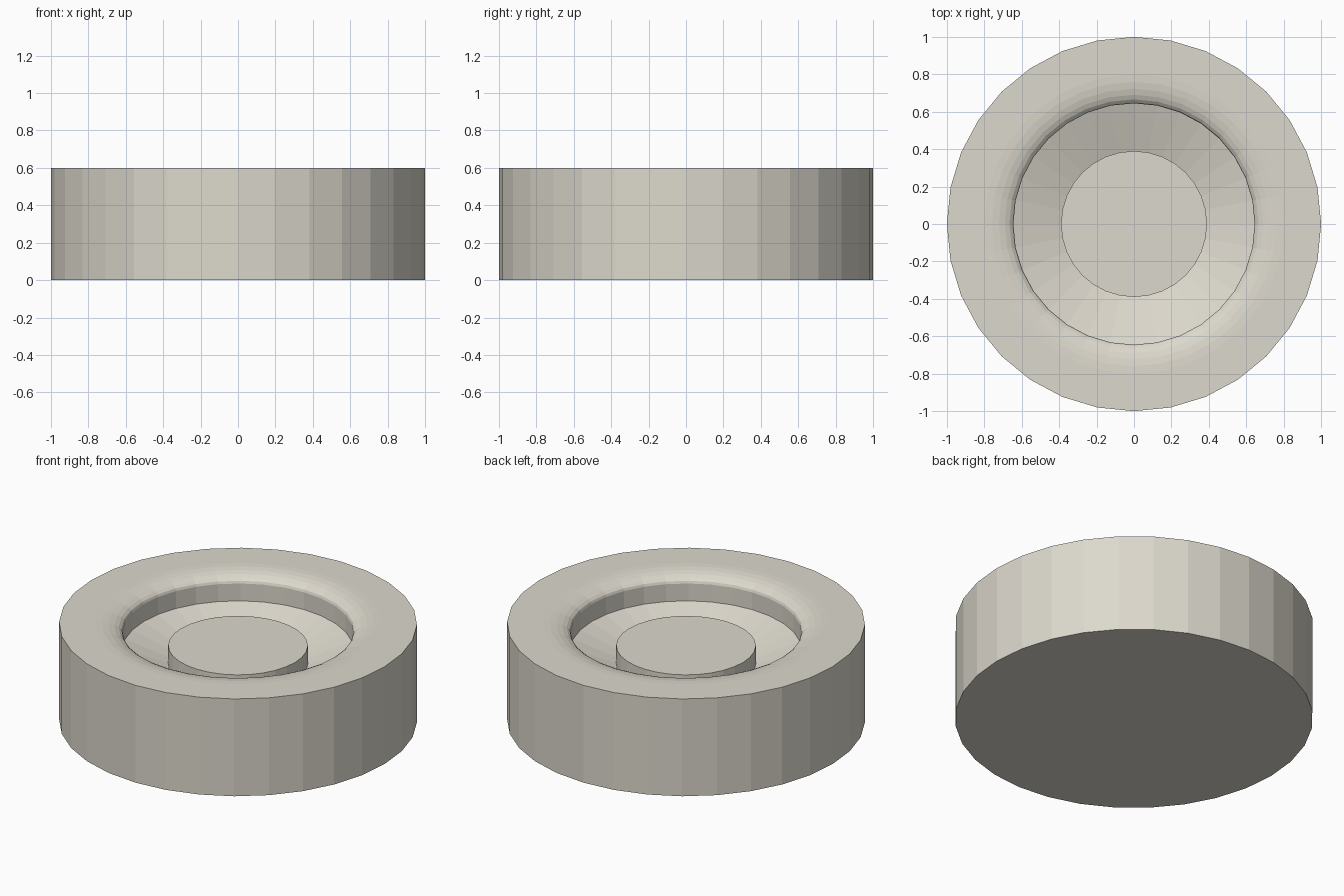
import bpy, bmesh
from math import sin, cos, pi

SIDES = 32

cube = bpy.data.objects.get("Cube")
if cube:
    bpy.data.objects.remove(cube, do_unlink=True)

stone = bpy.data.materials.new("warm_light_grey")
stone.use_nodes = True
colour = (0.72, 0.69, 0.61, 1.0)
stone.diffuse_color = colour
stone.node_tree.nodes["Principled BSDF"].inputs["Base Color"].default_value = colour


def lathe(name, profile):
    """Spin an (r, z) profile around z; the open ends are capped with flat discs."""
    bm = bmesh.new()
    angles = [2 * pi * i / SIDES for i in range(SIDES)]
    rings = [[bm.verts.new((r * cos(a), r * sin(a), z)) for a in angles]
             for r, z in profile]
    for low, high in zip(rings, rings[1:]):
        for i in range(SIDES):
            j = (i + 1) % SIDES
            bm.faces.new((low[i], low[j], high[j], high[i]))
    bm.faces.new(rings[0][::-1])
    bm.faces.new(rings[-1])
    bmesh.ops.recalc_face_normals(bm, faces=bm.faces)
    mesh = bpy.data.meshes.new(name)
    bm.to_mesh(mesh)
    bm.free()
    mesh.materials.append(stone)
    obj = bpy.data.objects.new(name, mesh)
    bpy.context.collection.objects.link(obj)
    return obj


# Rounded lip: quarter ellipse from the flat rim down to the inner wall
STEPS = 6
lip = [(0.8 - 0.155 * sin(t), 0.545 + 0.055 * cos(t))
       for t in (pi / 2 * k / STEPS for k in range(STEPS + 1))]

# Outer wall, rim, lip, inner wall, sloping bowl floor and raised centre post
profile = [(1, 0), (1, 0.6)] + lip + [(0.645, 0.438), (0.39, 0.35), (0.39, 0.464)]
lathe("round_dish_with_centre_post", profile)
